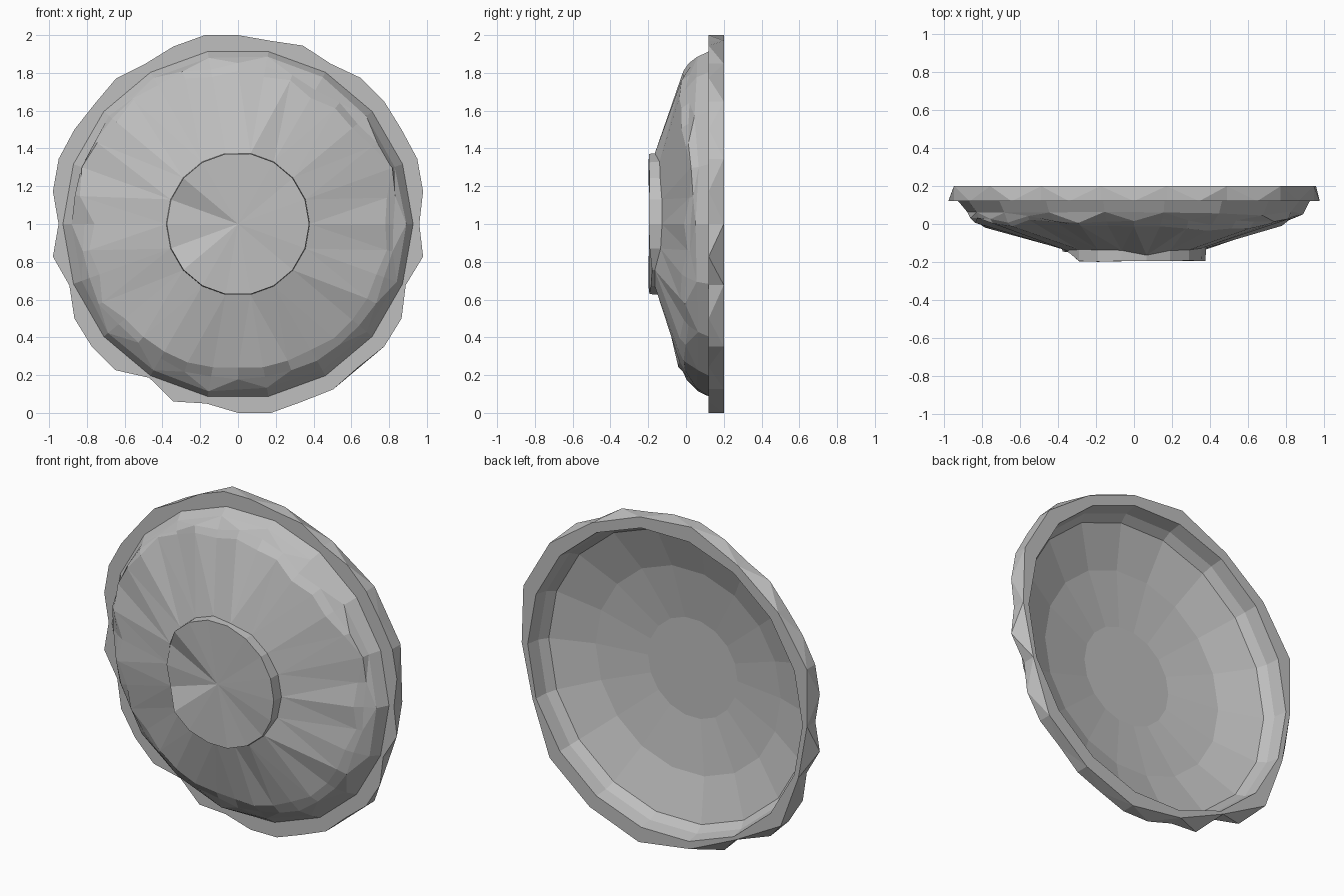
import bpy, bmesh, math, random

random.seed(11)
cube = bpy.data.objects.get("Cube")
if cube:
    bpy.data.objects.remove(cube)

grey = bpy.data.materials.new("stone_grey")
grey.use_nodes = True
grey.diffuse_color = (0.52, 0.52, 0.52, 1)
grey.node_tree.nodes["Principled BSDF"].inputs["Base Color"].default_value = (0.52, 0.52, 0.52, 1)

SIDES = 18


def ring(bm, radii, depths):
    """Circle of vertices around the y axis."""
    n = len(radii)
    verts = []
    for i, (r, y) in enumerate(zip(radii, depths)):
        a = math.tau * i / n
        verts.append(bm.verts.new((r * math.cos(a), y, 1 + r * math.sin(a))))
    return verts


def even_ring(bm, r, y):
    return ring(bm, [r] * SIDES, [y] * SIDES)


def bridge(bm, a, b):
    """Join two rings; one may have twice the vertices of the other."""
    if len(a) < len(b):
        a, b = b, a
    n, m = len(a), len(b)
    for i in range(m):
        j = (i + 1) % m
        if n == m:
            bm.faces.new((a[i], a[j], b[j], b[i]))
        else:
            p, q, s = a[2 * i], a[2 * i + 1], a[(2 * i + 2) % n]
            bm.faces.new((p, q, b[i]))
            bm.faces.new((q, b[j], b[i]))
            bm.faces.new((q, s, b[j]))


def chain(bm, rings):
    for a, b in zip(rings, rings[1:]):
        bridge(bm, a, b)


def finish(bm, name):
    bmesh.ops.recalc_face_normals(bm, faces=bm.faces)
    mesh = bpy.data.meshes.new(name)
    bm.to_mesh(mesh)
    bm.free()
    mesh.materials.append(grey)
    ob = bpy.data.objects.new(name, mesh)
    bpy.context.collection.objects.link(ob)


def jitter(amount):
    return random.uniform(-amount, amount)


# Dish: chipped hub, faceted cone, hammered shoulder, smooth hollow back
shoulder = [.78, .80, .87, .82, .79, .80, .77, .81, .79, .81, .79, .82,
            .83, .86, .84, .86, .88, .85, .76, .80, .78, .83, .78, .78,
            .78, .78, .77, .76, .77, .77, .77, .79, .79, .79, .78, .80]
worn_hub = {8: -0.14, 9: -0.145, 10: -0.14, 15: -0.185, 16: -0.18}
raised_cone = {4: -0.165, 15: -0.165, 16: -0.165}
dents = {1: 0.02, 20: 0.02, 35: 0.025}
bm = bmesh.new()
hub = ring(bm, [0.377] * SIDES, [worn_hub.get(i, -0.2 + random.uniform(0, 0.008))
                                 for i in range(SIDES)])
tip = bm.verts.new((0, -0.195, 1))
for i in range(SIDES):
    bm.faces.new((tip, hub[i], hub[(i + 1) % SIDES]))
cone_top = ring(bm, [0.38] * SIDES, [raised_cone.get(i, -0.13 + jitter(0.01))
                                     for i in range(SIDES)])
edge_y = [-0.02 + (r - 0.79) * 0.45 + dents.get(i, 0) + jitter(0.015)
          for i, r in enumerate(shoulder)]
edge = ring(bm, shoulder, edge_y)
knocks = ring(bm, [(r + 0.88) / 2 + jitter(0.012) for r in shoulder],
              [(y + 0.04) / 2 + jitter(0.012) for y in edge_y])
belly = ring(bm, [0.89 + jitter(0.01) for _ in range(SIDES)],
             [0.055 + jitter(0.012) for _ in range(SIDES)])
hollow = [even_ring(bm, r, y) for r, y in
          ((0.927, 0.12), (0.905, 0.12), (0.87, 0.07), (0.62, -0.02), (0.3, -0.065))]
chain(bm, [hub, cone_top, edge, knocks, belly] + hollow)
bm.faces.new(hollow[-1])
finish(bm, "dish")

# Uneven chipped rim
chipped = [.96, .995, 1.01, 1.0, 1.01, 1.01, .98, 1.005, .985, 1.0, 1.015, 1.0,
           .98, 1.005, .99, 1.0, 1.01, .995, .95, .995, .95, 1.0, 1.01, 1.01,
           .94, 1.0, .965, 1.0, 1.015, 1.0, 1.01, .99, 1.01, 1.0, .945, .995]
bm = bmesh.new()
front_inner = even_ring(bm, 0.927, 0.12)
chain(bm, [front_inner,
           ring(bm, chipped, [0.12] * len(chipped)),
           ring(bm, chipped[::2], [0.2] * SIDES),
           even_ring(bm, 0.92, 0.2),
           even_ring(bm, 0.905, 0.12),
           front_inner])
finish(bm, "rim")
